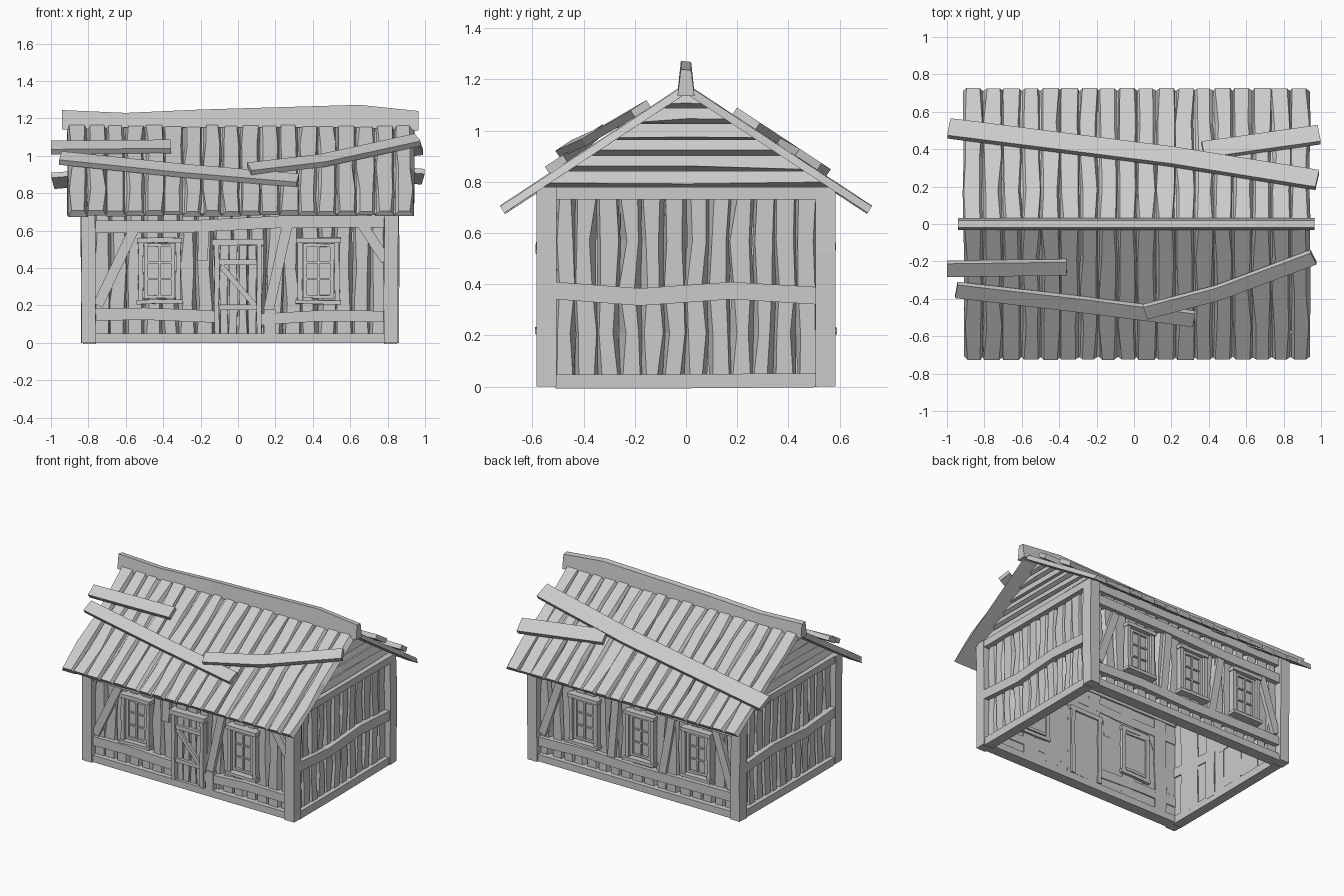
import bpy, bmesh, math, random
from mathutils import Matrix, Vector

random.seed(7)
cube = bpy.data.objects.get("Cube")
if cube:
    bpy.data.objects.remove(cube)

wood = bpy.data.materials.new("weathered_grey_wood")
wood.use_nodes = True
GREY = (0.6, 0.6, 0.6, 1)
wood.diffuse_color = GREY
wood.node_tree.nodes["Principled BSDF"].inputs["Base Color"].default_value = GREY

CX = 0.01                      # middle of the house along x
PITCH = math.radians(33.3)     # roof slope
RIDGE = 1.18


def frame(u, v, d, origin):
    """Panel space: u along, v up (or down slope), d outward."""
    m = Matrix((u, v, d)).transposed().to_4x4()
    m.translation = Vector(origin)
    return m


FRONT = frame((1, 0, 0), (0, 0, 1), (0, -1, 0), (0, 0, 0))
BACK = frame((1, 0, 0), (0, 0, 1), (0, 1, 0), (0, 0, 0))
RIGHT = frame((0, 1, 0), (0, 0, 1), (1, 0, 0), (CX, 0, 0))
LEFT = frame((0, 1, 0), (0, 0, 1), (-1, 0, 0), (CX, 0, 0))
C, S = math.cos(PITCH), math.sin(PITCH)
ROOF_FRONT = frame((1, 0, 0), (0, -C, -S), (0, -S, C), (0, 0, RIDGE))
ROOF_BACK = frame((1, 0, 0), (0, C, -S), (0, S, C), (0, 0, RIDGE))


def loft(bm, rings, m):
    """Skin a row of equal rings and cap both ends."""
    rows = [[bm.verts.new(m @ Vector(p)) for p in ring] for ring in rings]
    n = len(rows[0])
    for a, b in zip(rows, rows[1:]):
        for i in range(n):
            bm.faces.new((a[i], a[(i + 1) % n], b[(i + 1) % n], b[i]))
    bm.faces.new(rows[0])
    bm.faces.new(rows[-1][::-1])


def plank(bm, m, pts, width, d0, d1, bevel=0.0, rough=0.0):
    """Plank along pts (u, v[, lift]); bevel narrows the outer face."""
    rings = []
    for i, p in enumerate(pts):
        a, b = Vector(pts[max(i - 1, 0)][:2]), Vector(pts[min(i + 1, len(pts) - 1)][:2])
        t = (b - a).normalized()
        side = Vector((-t.y, t.x))
        c = Vector(p[:2]) + side * random.uniform(-rough, rough)
        lift = p[2] if len(p) > 2 else 0
        h = width / 2
        hl = h - bevel * random.uniform(0.3, 1.5)
        hr = h - bevel * random.uniform(0.3, 1.5)
        rings.append([(*(c - side * h), d0 + lift), (*(c + side * h), d0 + lift),
                      (*(c + side * hr), d1 + lift), (*(c - side * hl), d1 + lift)])
    loft(bm, rings, m)


def split(a, b, n):
    """Points dividing a straight run into n pieces."""
    return [tuple(Vector(a).lerp(Vector(b), i / n)) for i in range(n + 1)]


def finish(name, bm):
    bmesh.ops.recalc_face_normals(bm, faces=bm.faces)
    mesh = bpy.data.meshes.new(name)
    bm.to_mesh(mesh)
    bm.free()
    mesh.materials.append(wood)
    obj = bpy.data.objects.new(name, mesh)
    bpy.context.collection.objects.link(obj)


def boards(bm, m, u0, u1, v0, v1, n, d0, d1, bevel, rough):
    """Row of uneven boards side by side."""
    step = (u1 - u0) / n
    for i in range(n):
        u = u0 + step * (i + 0.5)
        plank(bm, m, split((u, v0), (u, v1), 4), step * 1.04,
              d0 - random.uniform(0, 0.012), d1 - random.uniform(0, 0.008), bevel, rough)


# Wall boards
for name, m, u0, u1, n, d in (("front_wall", FRONT, -0.78, 0.80, 17, 0.54),
                              ("back_wall", BACK, -0.78, 0.80, 17, 0.54),
                              ("right_wall", RIGHT, -0.52, 0.52, 12, 0.815),
                              ("left_wall", LEFT, -0.52, 0.52, 12, 0.815)):
    bm = bmesh.new()
    boards(bm, m, u0, u1, 0.03, 0.75, n, d - 0.035, d, 0.018, 0.007)
    finish(name + "_boards", bm)

# Corner posts
for sx in (-1, 1):
    for m, side in ((FRONT, "front"), (BACK, "back")):
        bm = bmesh.new()
        plank(bm, m, split((CX + sx * 0.81, 0), (CX + sx * 0.81, 0.78), 3),
              0.08, 0.505, 0.583, 0.003, 0.004)
        finish(f"{side}_{'left' if sx > 0 else 'right'}_post", bm)

# Long side timbers: sill, rails, plate and slanted braces
for m, side in ((FRONT, "front"), (BACK, "back")):
    bm = bmesh.new()
    plank(bm, m, [(-0.78, 0.025), (0.8, 0.025)], 0.05, 0.49, 0.57)
    plank(bm, m, [(-0.78, 0.75), (0.8, 0.75)], 0.06, 0.49, 0.56)
    plank(bm, m, [(-0.78, 0.62), (-0.3, 0.62), (0.2, 0.645), (0.8, 0.65)], 0.065, 0.495, 0.568)
    if side == "front":
        plank(bm, m, [(-0.78, 0.15), (-0.5, 0.155), (-0.12, 0.14)], 0.065, 0.495, 0.566)
        plank(bm, m, [(0.12, 0.125), (0.45, 0.145), (0.8, 0.14)], 0.06, 0.495, 0.566)
        plank(bm, m, [(0.17, 0.05), (0.17, 0.18)], 0.06, 0.5, 0.572)
        braces = [((-0.75, 0.2), (-0.56, 0.6)), ((0.16, 0.16), (0.27, 0.66)),
                  ((0.66, 0.64), (0.79, 0.44)), ((-0.19, 0.44), (-0.18, 0.64))]
    else:
        plank(bm, m, [(-0.78, 0.15), (0, 0.14), (0.4, 0.155), (0.8, 0.14)], 0.065, 0.495, 0.566)
        braces = [((-0.75, 0.2), (-0.62, 0.6)), ((0.76, 0.2), (0.62, 0.6)),
                  ((0.21, 0.17), (0.17, 0.62)), ((-0.2, 0.17), (-0.28, 0.62))]
    for a, b in braces:
        plank(bm, m, [a, b], 0.055, 0.5, 0.56)
    finish(side + "_timbers", bm)

# Gable side timbers and lapped gable boards
for m, side in ((RIGHT, "right"), (LEFT, "left")):
    bm = bmesh.new()
    plank(bm, m, [(-0.51, 0.02), (-0.1, 0.02), (0.51, 0.025)], 0.055, 0.77, 0.84)
    plank(bm, m, [(-0.51, 0.755), (0.51, 0.755)], 0.05, 0.77, 0.845)
    plank(bm, m, [(-0.51, 0.375), (-0.18, 0.35), (0.18, 0.375), (0.51, 0.355)], 0.068, 0.77, 0.845)
    finish(side + "_timbers", bm)
    bm = bmesh.new()
    rows = 6
    step = (1.15 - 0.78) / rows
    for i in range(rows):
        z0, z1 = 0.78 + i * step, 0.78 + (i + 1) * step
        w0, w1 = ((RIDGE - 0.03 - z) / math.tan(PITCH) for z in (z0, z1))
        rings = []
        for k in (-1, 0, 1):
            cut = random.uniform(0.006, 0.022)
            wc = w0 - cut / math.tan(PITCH)
            rings.append([(k * w0, z0, 0.785), (k * w1, z1, 0.785),
                          (k * w1, z1, 0.812), (k * wc, z0 + cut, 0.828)])
        loft(bm, rings, m)
    finish(side + "_gable_boards", bm)


def window(name, m, u):
    bm = bmesh.new()
    plank(bm, m, [(u, 0.24), (u, 0.53)], 0.18, 0.49, 0.546)               # pane
    for s in (-1, 1):
        plank(bm, m, split((u + s * 0.1, 0.22), (u + s * 0.1, 0.54), 3), 0.03, 0.48, 0.575, 0.002, 0.003)
        plank(bm, m, [(u + s * 0.072, 0.24), (u + s * 0.072, 0.53)], 0.02, 0.5, 0.562)
    for v, w, half, d in ((0.548, 0.03, 0.12, 0.585), (0.218, 0.025, 0.122, 0.59),
                          (0.522, 0.02, 0.08, 0.562), (0.246, 0.02, 0.08, 0.562)):
        plank(bm, m, split((u - half, v), (u + half, v), 2), w, 0.48, d, 0.002, 0.003)
    for v in (0.34, 0.43):
        plank(bm, m, [(u - 0.07, v), (u + 0.07, v)], 0.01, 0.5, 0.556)
    plank(bm, m, [(u, 0.24), (u, 0.53)], 0.012, 0.5, 0.558)
    finish(name, bm)


for name, m, u in (("front_right_window", FRONT, -0.42), ("front_left_window", FRONT, 0.43),
                   ("back_left_window", BACK, 0.42), ("back_middle_window", BACK, -0.03),
                   ("back_right_window", BACK, -0.48)):
    window(name, m, u)

# Door with frame, boards, rails and diagonal
bm = bmesh.new()
boards(bm, FRONT, -0.1, 0.1, 0.05, 0.52, 4, 0.5, 0.555, 0.006, 0.001)
for s in (-1, 1):
    plank(bm, FRONT, split((s * 0.113, 0.05), (s * 0.113, 0.53), 3), 0.03, 0.48, 0.58, 0.002, 0.003)
plank(bm, FRONT, [(-0.14, 0.535), (0.14, 0.54)], 0.032, 0.48, 0.588)
for v in (0.43, 0.19):
    plank(bm, FRONT, [(-0.1, v), (0.1, v)], 0.028, 0.54, 0.57)
plank(bm, FRONT, [(-0.09, 0.41), (0.09, 0.2)], 0.028, 0.54, 0.568)
finish("door", bm)

# Roof boards
for m, side in ((ROOF_FRONT, "front"), (ROOF_BACK, "back")):
    bm = bmesh.new()
    plank(bm, m, [(-0.9, 0.43), (0.93, 0.43)], 0.86, -0.026, -0.02)
    boards(bm, m, -0.91, 0.94, 0.0, 0.868, 18, -0.024, 0.004, 0.017, 0.004)
    finish(side + "_roof_boards", bm)

# Loose planks nailed across the roof
LOOSE = (("back_long_plank", ROOF_BACK, [(-0.99, 0.6, 0), (0.2, 0.42, 0), (0.98, 0.27, 0)], 0.11),
         ("back_short_plank", ROOF_BACK, [(0.37, 0.46, -0.008), (0.99, 0.56, 0)], 0.105),
         ("front_short_plank", ROOF_FRONT, [(-1.0, 0.275, 0), (-0.36, 0.265, 0)], 0.085),
         ("front_long_plank", ROOF_FRONT, [(-0.95, 0.4, 0.015), (-0.3, 0.5, 0), (0.32, 0.595, 0)], 0.085),
         ("front_bent_plank", ROOF_FRONT,
          [(0.06, 0.53, 0.03), (0.45, 0.42, 0.012), (0.96, 0.2, 0)], 0.08))
for name, m, pts, width in LOOSE:
    bm = bmesh.new()
    plank(bm, m, pts, width, 0.002, 0.034)
    finish(name, bm)

# Ridge beam, tapered and uneven along the top
bm = bmesh.new()
loft(bm, [[(x, -0.033, low), (x, 0.033, low), (x, 0.02, top), (x, -0.02, top + 0.004)]
          for x, low, top in ((-0.94, 1.14, 1.24), (-0.6, 1.15, 1.225), (-0.2, 1.15, 1.243),
                              (0.65, 1.15, 1.268), (0.965, 1.135, 1.235))], Matrix())
finish("ridge_beam", bm)
